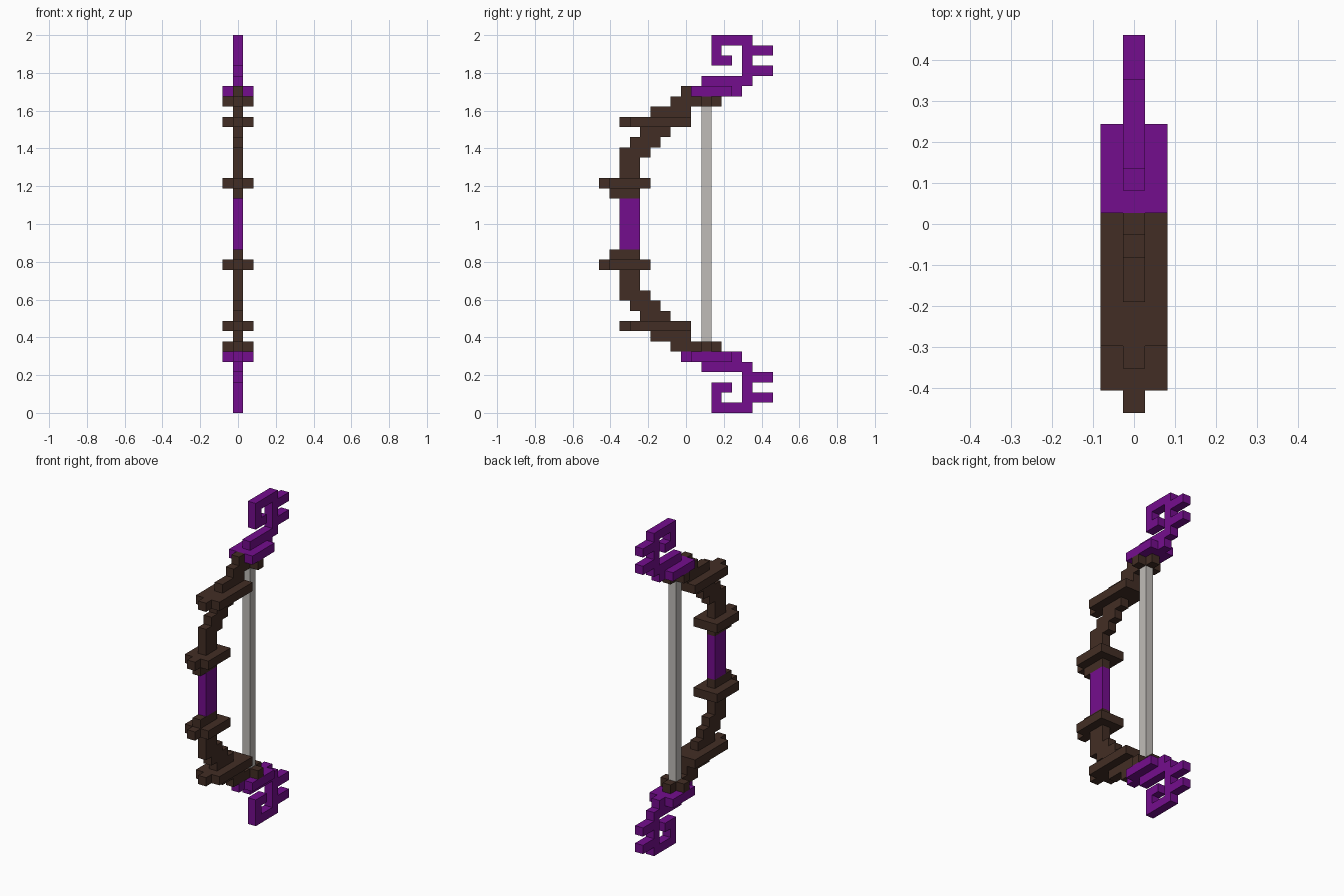
import bpy
import bmesh
from mathutils import Matrix, Vector

cube = bpy.data.objects.get("Cube")
if cube:
    bpy.data.objects.remove(cube, do_unlink=True)

ROWS, COLS = 37, 17
U = 2 / ROWS  # size of one block


def material(name, rgb):
    mat = bpy.data.materials.new(name)
    mat.use_nodes = True
    mat.diffuse_color = (*rgb, 1)
    mat.node_tree.nodes["Principled BSDF"].inputs["Base Color"].default_value = (*rgb, 1)
    return mat


PURPLE = material("purple", (0.175, 0.004, 0.27))
BROWN = material("dark brown", (0.055, 0.027, 0.018))
GREY = material("string grey", (0.53, 0.505, 0.48))


def part(name, mat, bars, cheeks=(), lower=False):
    """Bars are (front end, back end, top row, bottom row) in blocks.
    Bars are one block wide; cheeks add a block on each side."""
    bm = bmesh.new()
    boxes = [(0, b) for b in bars] + [(s, c) for c in cheeks for s in (-1, 1)]
    for side, (y0, y1, r0, r1) in boxes:
        if lower:
            r0, r1 = ROWS - r1, ROWS - r0
        centre = Vector((side, (y0 + y1 - COLS) / 2, ROWS - (r0 + r1) / 2)) * U
        size = Vector((1, y1 - y0, r1 - r0)) * U
        bmesh.ops.create_cube(bm, size=1, matrix=Matrix.LocRotScale(centre, None, size))
    mesh = bpy.data.meshes.new(name)
    bm.to_mesh(mesh)
    bm.free()
    mesh.materials.append(mat)
    obj = bpy.data.objects.new(name, mesh)
    bpy.context.collection.objects.link(obj)


for label, low in (("upper", False), ("lower", True)):
    # Stepped limb from the grip out to the tip
    part(label + "_limb", BROWN,
         [(1, 4, 15, 16), (2, 4, 12, 14), (2, 5, 11, 12), (3, 6, 10, 11),
          (4, 7, 9, 10), (5, 9, 7, 8)], lower=low)
    # Wide guard plates
    part(label + "_grip_guard", BROWN, [(0, 5, 14, 15)], [(1, 5, 14, 15)], low)
    part(label + "_limb_guard", BROWN, [(2, 9, 8, 9)], [(3, 9, 8, 9)], low)
    # Cross-shaped string mount
    part(label + "_string_mount", BROWN, [(7, 12, 6, 7)], [(10, 11, 6, 7)], low)
    # Collar, whose front block is brown on the upper limb only
    part(label + "_collar", PURPLE, [(9, 14, 5, 6)], [(9, 13, 5, 6)], low)
    part(label + "_collar_front", PURPLE if low else BROWN, [(8, 9, 5, 6)], lower=low)
    # Curled tip with two prongs
    part(label + "_tip_curl", PURPLE,
         [(10, 15, 4, 5), (14, 15, 1, 4), (11, 15, 0, 1), (11, 12, 1, 3),
          (12, 13, 2, 3)], lower=low)
    part(label + "_tip_prongs", PURPLE, [(15, 17, 1, 2), (15, 17, 3, 4)], lower=low)

# Hand grip and string
part("grip", PURPLE, [(2, 4, 16, 21)])
part("bowstring", GREY, [(10, 11, 7, 30)])
